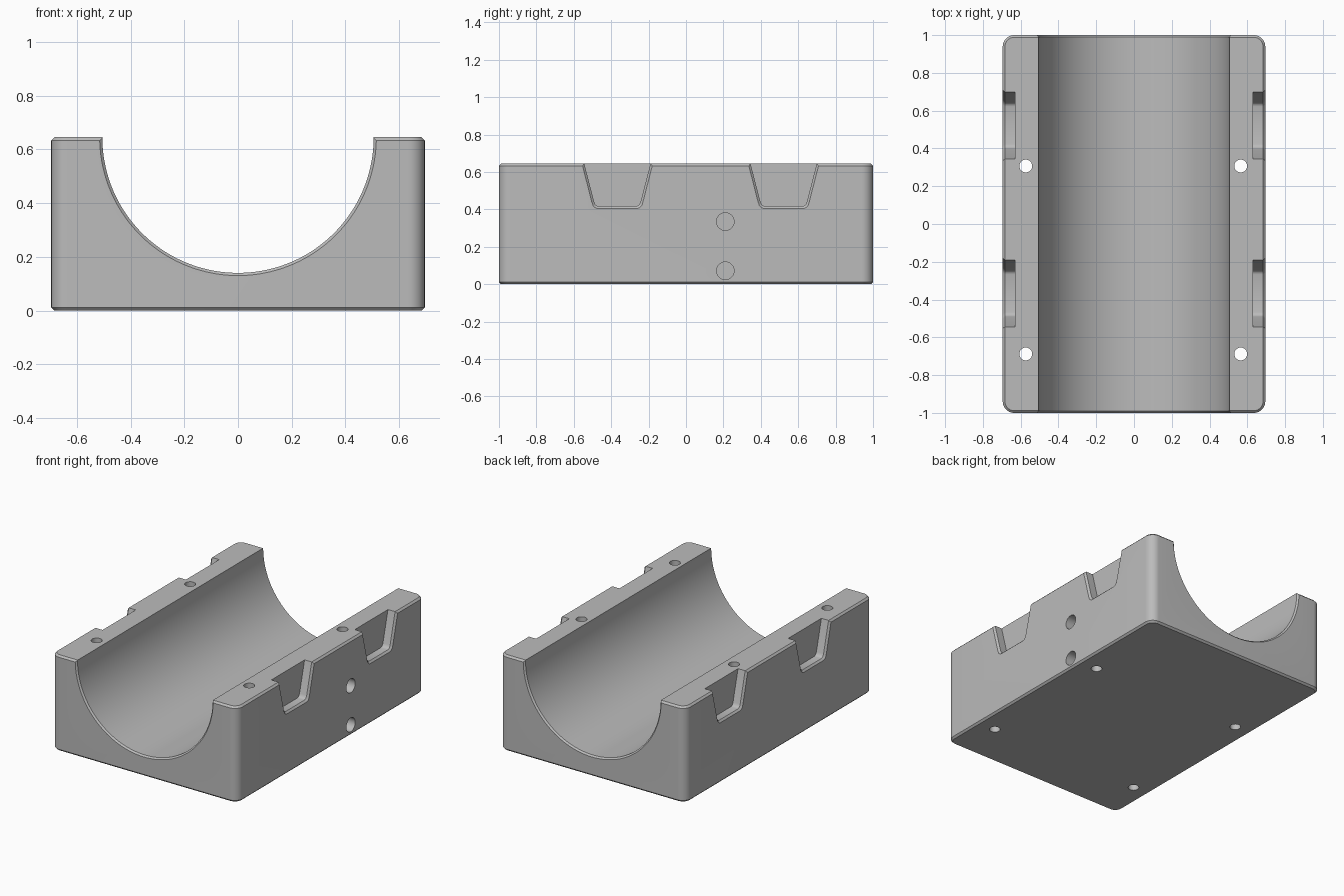
import bpy, bmesh, math

if "Cube" in bpy.data.objects:
    bpy.data.objects.remove(bpy.data.objects["Cube"])

W, L, H = 0.695, 1.0, 0.645      # half width, half length, height
E = 0.012                        # small edge chamfer


def loft(name, rings):
    """Closed solid through rings of equal point count."""
    bm = bmesh.new()
    vs = [[bm.verts.new(p) for p in r] for r in rings]
    n = len(vs[0])
    for a, b in zip(vs, vs[1:]):
        for i in range(n):
            j = (i + 1) % n
            bm.faces.new((a[i], a[j], b[j], b[i]))
    bm.faces.new(vs[0])
    bm.faces.new(vs[-1])
    bmesh.ops.recalc_face_normals(bm, faces=bm.faces)
    me = bpy.data.meshes.new(name)
    bm.to_mesh(me)
    bm.free()
    ob = bpy.data.objects.new(name, me)
    bpy.context.collection.objects.link(ob)
    return ob


def circle(r, n):
    return [(r * math.cos(2 * math.pi * (i + 0.5) / n),
             r * math.sin(2 * math.pi * (i + 0.5) / n)) for i in range(n)]


def plan(inset, z, r=0.06, steps=10):
    """Rounded rectangle outline of the block."""
    pts = []
    for q, (sx, sy) in enumerate(((1, 1), (-1, 1), (-1, -1), (1, -1))):
        for k in range(steps + 1):
            a = math.pi / 2 * (q + k / steps)
            pts.append((sx * (W - r) + (r - inset) * math.cos(a),
                        sy * (L - r) + (r - inset) * math.sin(a), z))
    return pts


def notch_ring(x, yc, grow):
    """Trapezoid with rounded lower corners, open above the top face."""
    half = [(0.203, 0.745), (0.124, 0.440), (0.118, 0.427),
            (0.110, 0.420), (0.100, 0.417)]
    half = [(y + grow * (1 if z > 0.42 else 0.6), z - grow * (0 if z > 0.7 else
            0.25 if z > 0.435 else 0.6 if z > 0.425 else 1)) for y, z in half]
    return ([(x, yc + y, z) for y, z in half]
            + [(x, yc - y, z) for y, z in reversed(half)])


# Main block with chamfered top and bottom rims
block = loft("cradle_block", [plan(E, 0), plan(0, E), plan(0, H - E), plan(E, H)])
cutters = []

# Half-round channel with flared ends
cutters.append(loft("channel_cutter", [
    [(x, y, H + z) for x, z in circle(r, 128)]
    for y, r in ((-1.02, 0.535), (-0.99, 0.505), (0.99, 0.505), (1.02, 0.535))]))

# Two side notches on each long side, with chamfered mouths
for s in (-1, 1):
    for yc in (-0.367, 0.522):
        cutters.append(loft("notch_cutter", [
            notch_ring(s * 0.63, yc, 0), notch_ring(s * (W - E), yc, 0),
            notch_ring(s * (W + E), yc, 2 * E)]))

# Vertical through holes
for x in (-0.573, 0.565):
    for y in (-0.688, 0.307):
        cutters.append(loft("bolt_hole_cutter", [
            [(x + a, y + b, z) for a, b in circle(0.034, 32)] for z in (-0.1, 0.8)]))

# Blind holes in the right side
for z in (0.072, 0.335):
    cutters.append(loft("side_hole_cutter", [
        [(x, 0.21 + a, z + b) for a, b in circle(0.047, 32)] for x in (0.49, 0.8)]))

# Cut everything out of the block
bpy.context.view_layer.objects.active = block
block.select_set(True)
for c in cutters:
    m = block.modifiers.new("cut", 'BOOLEAN')
    m.operation, m.solver, m.object = 'DIFFERENCE', 'EXACT', c
    bpy.ops.object.modifier_apply(modifier=m.name)
    bpy.data.objects.remove(c)

# Single grey material, smooth curves with sharp edges
grey = bpy.data.materials.new("plain grey")
grey.diffuse_color = (0.5, 0.5, 0.5, 1)
grey.use_nodes = True
grey.node_tree.nodes["Principled BSDF"].inputs["Base Color"].default_value = grey.diffuse_color
block.data.materials.clear()
block.data.materials.append(grey)
for p in block.data.polygons:
    p.material_index = 0
bpy.ops.object.shade_smooth_by_angle(angle=math.radians(25))
